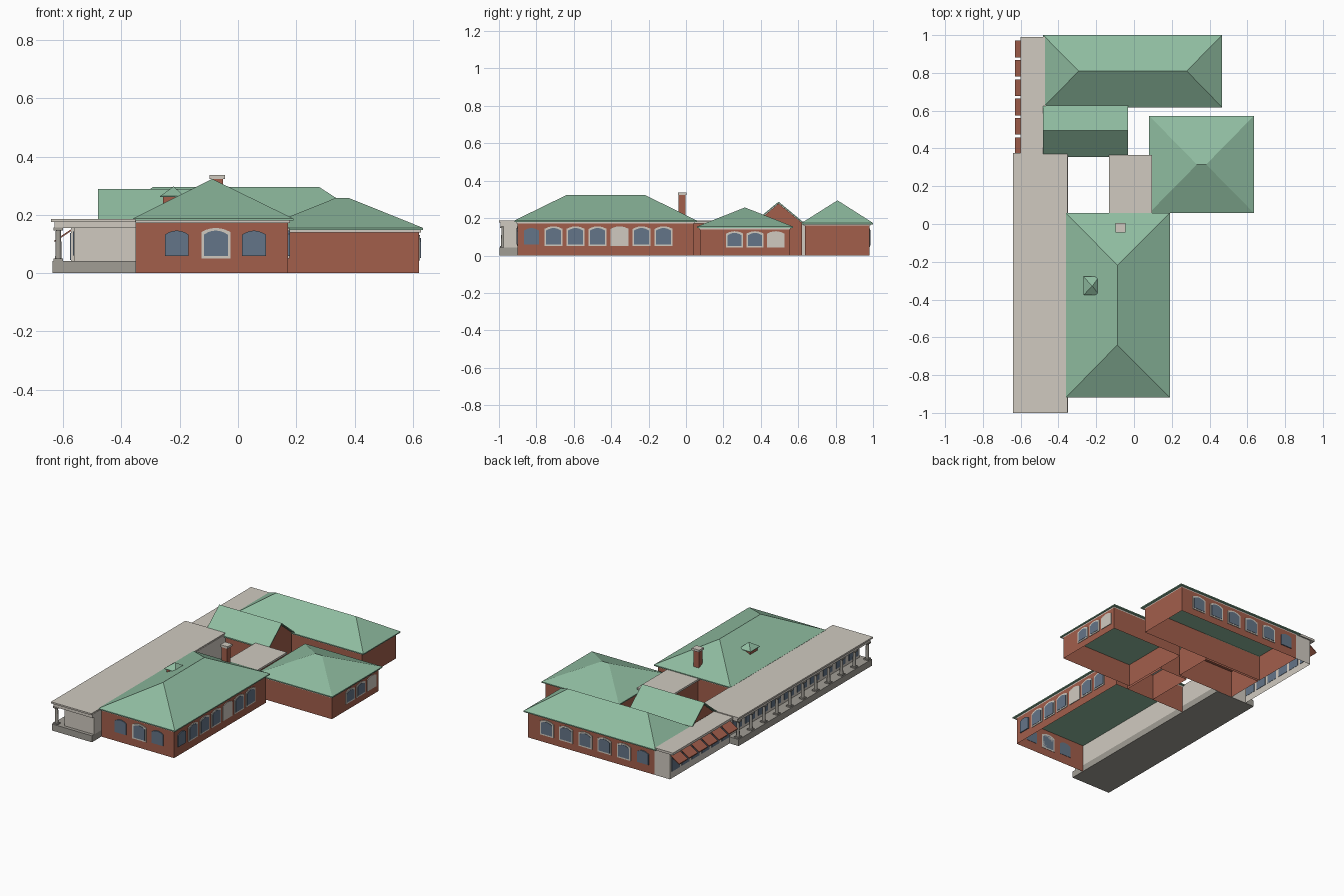
import bpy, bmesh, math
from mathutils import Matrix, Vector

if "Cube" in bpy.data.objects:
    bpy.data.objects.remove(bpy.data.objects["Cube"])


def material(name, rgb):
    linear = [((c / 255 + 0.055) / 1.055) ** 2.4 for c in rgb] + [1]
    m = bpy.data.materials.new(name)
    m.use_nodes = True
    m.diffuse_color = linear
    m.node_tree.nodes["Principled BSDF"].inputs["Base Color"].default_value = linear
    return m


GREEN = material("green_roof", (143, 188, 160))
BRICK = material("red_brick", (162, 94, 75))
CREAM = material("cream_trim", (208, 202, 192))
STONE = material("grey_stone", (161, 157, 149))
GLASS = material("blue_glass", (100, 117, 136))


def finish(name, bm, mat):
    mesh = bpy.data.meshes.new(name)
    bm.to_mesh(mesh)
    bm.free()
    mesh.materials.append(mat)
    ob = bpy.data.objects.new(name, mesh)
    bpy.context.collection.objects.link(ob)
    return ob


def solid(name, points, mat, open_sides=()):
    """Convex solid around the points; faces along open_sides are left out."""
    bm = bmesh.new()
    for p in points:
        bm.verts.new(p)
    bmesh.ops.convex_hull(bm, input=bm.verts)
    bmesh.ops.dissolve_limit(bm, angle_limit=0.01, verts=bm.verts, edges=bm.edges)
    bmesh.ops.recalc_face_normals(bm, faces=bm.faces)
    gone = [f for f in bm.faces if any(f.normal.dot(Vector(d)) > 0.99 for d in open_sides)]
    bmesh.ops.delete(bm, geom=gone, context="FACES")
    return finish(name, bm, mat)


def corners(xs, ys, zs):
    return [(x, y, z) for x in xs for y in ys for z in zs]


def box(name, xs, ys, zs, mat, open_sides=()):
    return solid(name, corners(xs, ys, zs), mat, open_sides)


UP, DOWN, WEST = (0, 0, 1), (0, 0, -1), (-1, 0, 0)


def walls(name, xs, ys, top, mat=BRICK, extra=()):
    return box(name, xs, ys, (0, top), mat, (UP, DOWN) + tuple(extra))


def cornice(name, xs, ys, top):
    grow = 0.006
    return box(name, (xs[0] - grow, xs[1] + grow), (ys[0] - grow, ys[1] + grow),
               (top - 0.009, top), CREAM, (UP, DOWN))


def hip_roof(name, xs, ys, eave, ridge_a, ridge_b, thick=0.007):
    return solid(name, corners(xs, ys, (eave, eave + thick)) + [ridge_a, ridge_b], GREEN)


# Facing angles turn a plate made for the front towards another side
FRONT, RIGHT, BACK, LEFT = 0, math.pi / 2, math.pi, -math.pi / 2


def plate(name, at, facing, width, z0, z1, mat, depth, rise=0.0):
    """Thin plate with a shallow arched head, sitting on a wall."""
    steps = 6 if rise else 1
    head = []
    for i in range(steps + 1):
        t = 2 * i / steps - 1
        head.append((t * width / 2, z1 - rise * t * t))
    outline = [(-width / 2, z0), (width / 2, z0)] + head
    turn = Matrix.Translation((at[0], at[1], 0)) @ Matrix.Rotation(facing, 4, "Z")
    pts = [turn @ Vector((u, d, z)) for u, z in outline for d in (0.002, -depth)]
    return solid(name, pts, mat)


def window(name, at, facing, width, z0, z1, style="framed"):
    rise = width * 0.14
    if style != "plain":
        plate(name + "_frame", at, facing, width, z0, z1, CREAM, 0.004, rise)
    if style != "blank":
        m = 0.009
        plate(name + "_glass", at, facing, width - 2 * m, z0 + m, z1 - m, GLASS, 0.006, rise)


# Main hall
hall_x, hall_y = (-0.35, 0.172), (-0.9, 0.04)
walls("hall_walls", hall_x, hall_y, 0.182, extra=[WEST])
cornice("hall_cornice", hall_x, hall_y, 0.181)
hip_roof("hall_roof", (-0.36, 0.19), (-0.918, 0.058), 0.18,
         (-0.088, -0.64, 0.323), (-0.088, -0.218, 0.323))
for x, style in ((-0.21, "plain"), (-0.076, "framed"), (0.055, "plain")):
    window("hall_front_window", (x, hall_y[0]), FRONT, 0.1, 0.05, 0.155, style)
for i in range(7):
    style = "plain" if i == 0 else "blank" if i == 4 else "framed"
    window("hall_side_window", (hall_x[1], -0.826 + 0.1177 * i), RIGHT, 0.097, 0.05, 0.156, style)

# East wing
east_x, east_y = (0.1, 0.621), (0.075, 0.553)
walls("east_wing_walls", east_x, east_y, 0.15)
cornice("east_wing_cornice", east_x, east_y, 0.149)
hip_roof("east_wing_roof", (0.08, 0.635), (0.058, 0.573), 0.148,
         (0.333, 0.315, 0.257), (0.382, 0.315, 0.257))
for y, style in ((0.26, "framed"), (0.369, "framed"), (0.48, "blank")):
    window("east_wing_window", (east_x[1], y), RIGHT, 0.092, 0.043, 0.13, style)

# North wing
north_x, north_y = (-0.46, 0.445), (0.635, 0.981)
walls("north_wing_walls", north_x, north_y, 0.17)
cornice("north_wing_cornice", north_x, north_y, 0.169)
hip_roof("north_wing_roof", (-0.481, 0.466), (0.618, 1.0), 0.167,
         (-0.292, 0.81, 0.295), (0.279, 0.81, 0.295))
for i in range(6):
    window("north_wing_window", (0.31 - 0.138 * i, north_y[1]), BACK, 0.098, 0.045, 0.145,
           "plain" if i == 5 else "framed")

# Gabled block between the galleries and the north wing
mid_y, mid_top = 0.495, 0.288
walls("gable_block_walls", (-0.46, -0.05), (0.372, 0.62), 0.176)
solid("gable_ends", [(x, y, z) for x in (-0.46, -0.05)
                     for y, z in ((0.372, 0.175), (0.62, 0.175), (mid_y, mid_top - 0.01))], BRICK)
for side in (-1, 1):
    slope = [(mid_y, mid_top), (mid_y + side * 0.14, 0.172)]
    solid("gable_roof_slope", [(x, y, z - t) for x in (-0.481, -0.032)
                               for y, z in slope for t in (0, 0.008)], GREEN)

# Flat-roofed link
walls("link_walls", (-0.115, 0.085), (0.04, 0.358), 0.17)
box("link_roof", (-0.132, 0.095), (0.04, 0.366), (0.17, 0.182), CREAM)

# Chimney
box("chimney_stack", (-0.091, -0.051), (-0.04, -0.003), (0.18, 0.325), BRICK)
box("chimney_cap", (-0.097, -0.044), (-0.044, 0.004), (0.323, 0.337), CREAM)

# Small roof vent
box("vent_body", (-0.257, -0.2), (-0.365, -0.29), (0.22, 0.263), BRICK)
hip_roof("vent_roof", (-0.267, -0.185), (-0.377, -0.279), 0.261,
         (-0.222, -0.328, 0.297), (-0.22, -0.328, 0.297), 0.003)

# Long west gallery with colonnade
box("porch_base", (-0.637, -0.35), (-0.997, 0.37), (0, 0.042), STONE)
box("gallery_room", (-0.562, -0.35), (-0.975, 0.37), (0.042, 0.158), CREAM, (DOWN,))
box("porch_beam", (-0.63, -0.35), (-0.992, 0.37), (0.155, 0.178), CREAM)
box("porch_roof", (-0.641, -0.352), (-1.0, 0.376), (0.176, 0.186), CREAM)


def column(x, y):
    for name, half, zs in (("column_plinth", 0.016, (0.042, 0.05)),
                           ("column_capital", 0.016, (0.146, 0.156))):
        box(name, (x - half, x + half), (y - half, y + half), zs, STONE)
    bm = bmesh.new()
    bmesh.ops.create_cone(bm, cap_ends=True, segments=12, radius1=0.011, radius2=0.009,
                          depth=0.1, matrix=Matrix.Translation((x, y, 0.098)))
    shaft = finish("column_shaft", bm, STONE)
    for p in shaft.data.polygons:
        p.use_smooth = len(p.vertices) == 4


bays, start, pitch = 10, -0.978, 0.1325
for i in range(bays + 1):
    column(-0.616, start + pitch * i)
for i in range(bays):
    plate("gallery_window", (-0.562, start + pitch * (i + 0.5)), LEFT, 0.095, 0.06, 0.142,
          GLASS, 0.004)

# North gallery with awnings
box("north_gallery_room", (-0.572, -0.461), (0.371, 0.981), (0, 0.168), CREAM, (DOWN,))
box("north_gallery_roof", (-0.6, -0.465), (0.376, 0.99), (0.166, 0.181), CREAM)
for i in range(6):
    y = 0.415 + 0.1023 * i
    plate("north_gallery_window", (-0.572, y), LEFT, 0.08, 0.045, 0.138, GLASS, 0.004)
    solid("awning", [(x, y + s * 0.044, z - t) for x, z in ((-0.63, 0.112), (-0.57, 0.152))
                     for s in (-1, 1) for t in (0, 0.006)], BRICK)
